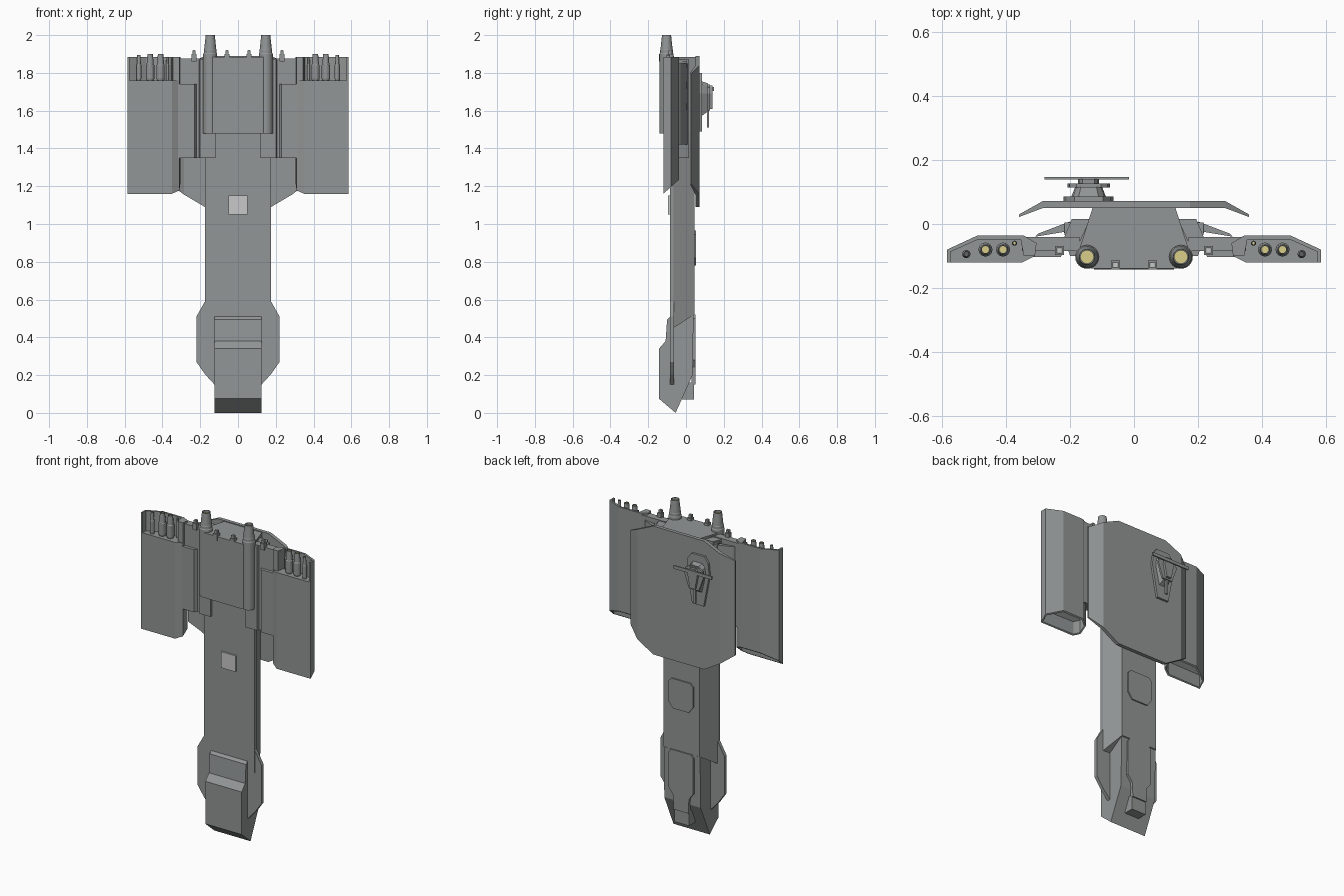
import bpy, bmesh, math
from mathutils import Vector

if "Cube" in bpy.data.objects:
    bpy.data.objects.remove(bpy.data.objects["Cube"])


def material(name, rgb):
    m = bpy.data.materials.new(name)
    m.diffuse_color = (*rgb, 1)
    m.use_nodes = True
    m.node_tree.nodes["Principled BSDF"].inputs["Base Color"].default_value = m.diffuse_color
    return m


GREY = material("hull grey", (0.29, 0.305, 0.305))
LIGHT = material("light grey", (0.58, 0.58, 0.58))
DARK = material("dark metal", (0.12, 0.125, 0.125))
YELLOW = material("nozzle yellow", (0.70, 0.62, 0.25))


def finish(name, bm, mats, mirror=False):
    bmesh.ops.recalc_face_normals(bm, faces=bm.faces[:])
    me = bpy.data.meshes.new(name)
    bm.to_mesh(me)
    bm.free()
    for m in mats:
        me.materials.append(m)
    ob = bpy.data.objects.new(name, me)
    bpy.context.collection.objects.link(ob)
    if mirror:
        ob.modifiers.new("mirror", 'MIRROR').use_mirror_merge = False
    return ob


def prism_bm(pts, axis, a, b):
    """Extrude a 2D outline along an axis: z takes (x,y), x takes (y,z), y takes (x,z)."""
    put = {'z': lambda p, t: (p[0], p[1], t),
           'x': lambda p, t: (t, p[0], p[1]),
           'y': lambda p, t: (p[0], t, p[1])}[axis]
    bm = bmesh.new()
    lo = [bm.verts.new(put(p, a)) for p in pts]
    hi = [bm.verts.new(put(p, b)) for p in pts]
    bm.faces.new(lo)
    bm.faces.new(hi)
    n = len(pts)
    for i in range(n):
        j = (i + 1) % n
        bm.faces.new((lo[i], lo[j], hi[j], hi[i]))
    return bm


def prism(name, pts, axis, a, b, mat=GREY, mirror=False):
    return finish(name, prism_bm(pts, axis, a, b), [mat], mirror)


def box(name, x, y, z, mat=GREY, mirror=False):
    return prism(name, [(x[0], y[0]), (x[1], y[0]), (x[1], y[1]), (x[0], y[1])], 'z', *z, mat, mirror)


def sym(half):
    """Close a half outline by reflecting it in x."""
    return half + [(-x, y) for x, y in reversed(half)]


def lathe(name, x, y, profile, cap=YELLOW, n=24):
    """Turned part standing along z, mirrored to both sides; the last ring is the coloured cap."""
    bm = bmesh.new()
    rings = [[bm.verts.new((x + r * math.cos(2 * math.pi * i / n),
                            y + r * math.sin(2 * math.pi * i / n), z)) for i in range(n)]
             for r, z in profile]
    for p, q in zip(rings, rings[1:]):
        for i in range(n):
            bm.faces.new((p[i], p[(i + 1) % n], q[(i + 1) % n], q[i]))
    bm.faces.new(rings[0])
    bm.faces.new(rings[-1]).material_index = 1
    return finish(name, bm, [GREY, cap], True)


# Main hull: trapezoid section with a slanted lower end
bm = prism_bm(sym([(0.125, 0.045), (0.175, -0.065), (0.175, -0.085)]), 'z', 0.45, 1.875)
for v in bm.verts:
    if v.co.z < 1:
        v.co.z += max(0, v.co.y + 0.065) * 0.65
finish("main_hull", bm, [GREY])

# Nose with stepped chin
prism("nose", [(-0.055, 0), (-0.143, 0.075), (-0.143, 0.34), (-0.108, 0.38), (-0.1, 0.495),
               (-0.085, 0.51), (-0.06, 0.53), (0.04, 0.53), (0.035, 0.2)], 'x', -0.125, 0.125)

# Nose side fins
prism("nose_fins", sym([(0.12, 0.145), (0.175, 0.205), (0.22, 0.27), (0.22, 0.51), (0.175, 0.59)]),
      'y', -0.084, -0.063)

# Back hatches on nose and hull
prism("nose_hatch", sym([(0.05, 0.15), (0.055, 0.24), (0.085, 0.28), (0.085, 0.50), (0.07, 0.52)]),
      'y', 0.03, 0.05)
box("nose_hatch_foot", (-0.05, 0.05), (-0.02, 0.042), (0.07, 0.16))
prism("hull_hatch", sym([(0.055, 0.78), (0.085, 0.82), (0.085, 0.945), (0.065, 0.965)]), 'y', 0.04, 0.053)

# Front light panel
box("front_panel", (-0.05, 0.05), (-0.096, -0.08), (1.05, 1.15), LIGHT)

# Engine block and its two engines
prism("engine_block", sym([(0.13, 0.05), (0.165, -0.06), (0.18, -0.10), (0.165, -0.13), (0.13, -0.14)]),
      'z', 1.48, 1.885)
lathe("engine", 0.147, -0.103, [(0.037, 1.48), (0.037, 1.90), (0.034, 1.905), (0.034, 1.92), (0.032, 1.925),
                                (0.024, 2.0), (0.020, 2.0), (0.020, 1.985)])

# Shoulders beside the hull, with side vents
prism("shoulder", [(0.12, 0.045), (0.13, 0.015), (0.195, 0.015), (0.22, -0.045), (0.2, -0.1), (0.12, -0.1)],
      'z', 1.35, 1.87, GREY, True)
for z in (1.62, 1.735, 1.845):
    box("side_vent", (0.19, 0.217), (-0.035, 0.004), (z - 0.017, z + 0.017), GREY, True)
    box("side_vent_slot", (0.20, 0.219), (-0.028, -0.003), (z - 0.009, z + 0.009), DARK, True)

# Inner wing, front panel on it, and sloping strut
box("inner_wing", (0.17, 0.35), (-0.085, -0.04), (1.35, 1.875), GREY, True)
prism("inner_wing_panel", [(0.21, -0.07), (0.23, -0.104), (0.32, -0.104), (0.35, -0.07)],
      'z', 1.35, 1.74, GREY, True)
prism("wing_strut", [(0.31, -0.04), (0.30, -0.03), (0.20, 0.008), (0.19, -0.02)], 'z', 1.42, 1.85, GREY, True)

# Outer pods: slanted, hollow lower end
pod = [(0.585, -0.12), (0.585, -0.08), (0.49, -0.036), (0.345, -0.036), (0.305, -0.06), (0.31, -0.10), (0.35, -0.12)]
bm = prism_bm(pod, 'z', 1.16, 1.76)
bmesh.ops.recalc_face_normals(bm, faces=bm.faces[:])
for v in bm.verts:
    if v.co.z < 1.5:
        v.co.z += (v.co.y + 0.12) * 0.9
bm.normal_update()
end = min(bm.faces, key=lambda f: f.calc_center_median().z)
bmesh.ops.inset_individual(bm, faces=[end], thickness=0.010)
rim = list(end.verts)
hole = bmesh.ops.extrude_discrete_faces(bm, faces=[end])['faces'][0]
for v in hole.verts:
    v.co.z += 0.08
bmesh.ops.remove_doubles(bm, verts=bm.verts[:], dist=1e-5)
finish("wing_pod", bm, [GREY], True)

# Shell around the pod's upper gun bay
prism("gun_bay_shell", pod[:5] + [(0.31, -0.10), (0.345, -0.10), (0.355, -0.048), (0.487, -0.048),
                                  (0.574, -0.087), (0.574, -0.12)], 'z', 1.755, 1.885, GREY, True)

# Guns in the bay
for x, y, r, top in ((0.465, -0.08, 0.022, 1.90), (0.41, -0.08, 0.022, 1.90),
                     (0.525, -0.094, 0.013, 1.895), (0.374, -0.06, 0.008, 1.885)):
    lathe("bay_gun", x, y, [(r * 0.8, 1.755), (r, 1.77), (r, 1.84), (r * 0.85, 1.845), (r * 0.65, top),
                            (r * 0.5, top), (r * 0.5, top - 0.006)], DARK if x > 0.5 else YELLOW, 16)

# Small thrusters along the upper edge
for x, y in ((0.058, -0.128), (0.233, -0.083)):
    bm = prism_bm([(x - 0.014, y - 0.014), (x + 0.014, y - 0.014), (x + 0.014, y + 0.014), (x - 0.014, y + 0.014)],
                  'z', 1.86, 1.90)
    finish("thruster_base", bm, [GREY], True)
    box("thruster_tip", (x - 0.009, x + 0.009), (y - 0.009, y + 0.009), (1.89, 1.918), GREY, True)
    box("thruster_glow", (x - 0.006, x + 0.006), (y - 0.006, y + 0.006), (1.91, 1.92), LIGHT, True)

# Back shield: folded plate with clipped corners
cols = [(0.36, 0.03, 1.21, 1.80), (0.285, 0.072, 1.155, 1.84), (0.175, 0.072, 1.09, 1.89)]
cols = [(-x, y, a, b) for x, y, a, b in cols] + cols[::-1]
bm = bmesh.new()
grid = [[bm.verts.new(c) for c in ((x, y, a), (x, y, b), (x, y - t, b), (x, y - t, a))]
        for x, y, a, b in cols for t in [0.008 if abs(x) > 0.3 else 0.022]]
for p, q in zip(grid, grid[1:]):
    for i in range(4):
        bm.faces.new((p[i], p[(i + 1) % 4], q[(i + 1) % 4], q[i]))
bm.faces.new(grid[0])
bm.faces.new(grid[-1])
finish("back_shield", bm, [GREY])


# Turret on the back shield
def turret_outline(s, zs):
    return [(-0.142 + x * s, 1.69 + z * zs) for x, z in
            sym([(0.04, -0.2), (0.078, 0.0), (0.07, 0.075), (0.045, 0.11)])]


prism("turret_base", turret_outline(1, 1), 'y', 0.065, 0.086)
bm = prism_bm(turret_outline(0.72, 0.6), 'y', 0.08, 0.116)
for v in bm.verts:
    if v.co.y > 0.1:
        v.co.x = -0.142 + (v.co.x + 0.142) * 0.75
        v.co.z = 1.70 + (v.co.z - 1.70) * 0.8
finish("turret_neck", bm, [GREY])
prism("turret_flange", turret_outline(0.85, 0.45), 'y', 0.114, 0.126)
prism("turret_cap", turret_outline(0.42, 0.4), 'y', 0.12, 0.141)
box("turret_crossbar", (-0.28, -0.016), (0.139, 0.147), (1.705, 1.725))
box("turret_barrel", (-0.15, -0.134), (0.11, 0.121), (1.51, 1.70))
